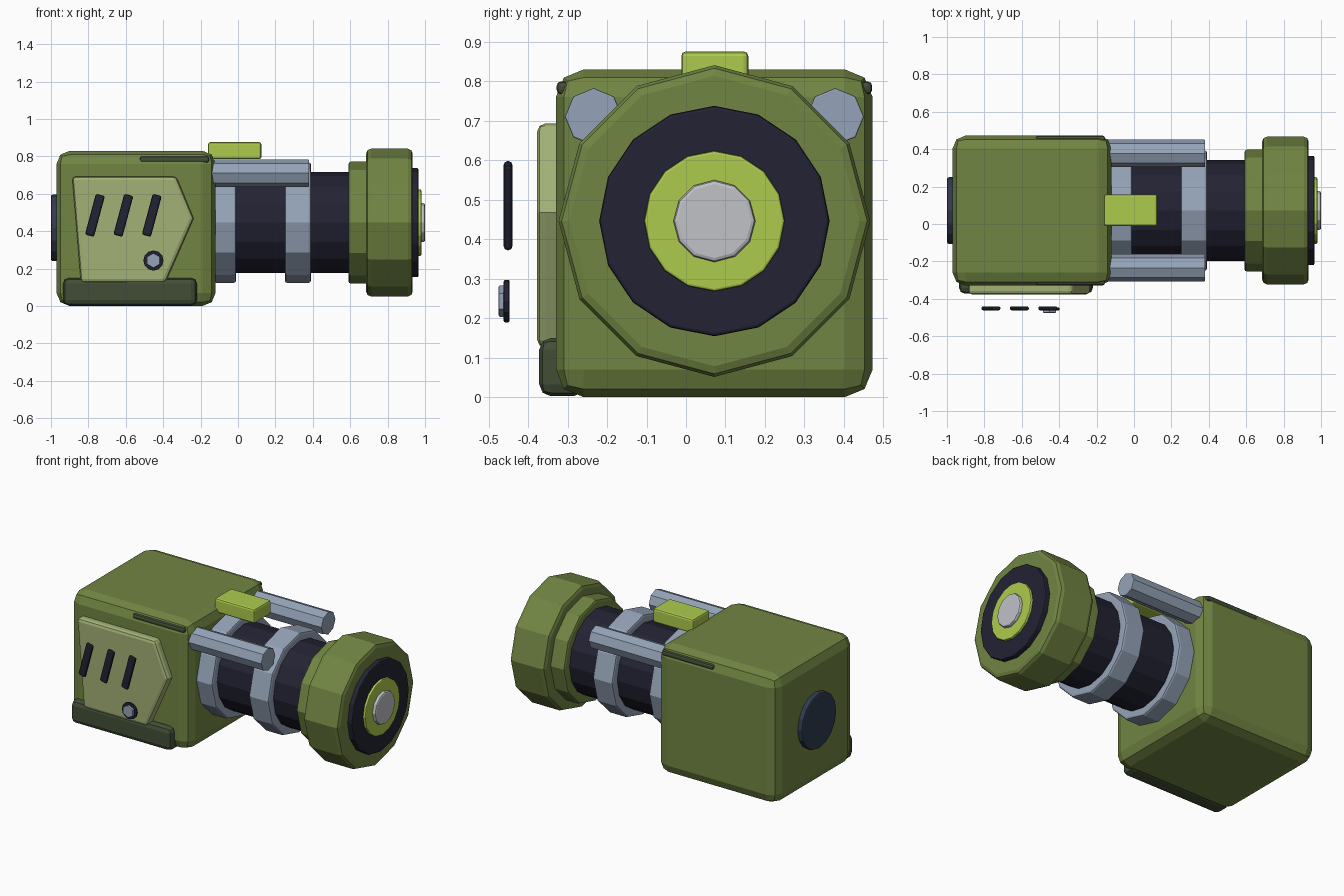
import bpy, bmesh
from math import sin, cos, pi, radians

cube = bpy.data.objects.get("Cube")
if cube:
    bpy.data.objects.remove(cube, do_unlink=True)


def material(name, rgb):
    m = bpy.data.materials.new(name)
    m.use_nodes = True
    m.diffuse_color = (*rgb, 1)
    m.node_tree.nodes["Principled BSDF"].inputs["Base Color"].default_value = (*rgb, 1)
    return m


OLIVE = material("olive green", (0.165, 0.235, 0.055))
PALE = material("pale green", (0.36, 0.44, 0.18))
DARK = material("dark green", (0.055, 0.076, 0.037))
LIME = material("lime", (0.42, 0.60, 0.075))
NAVY = material("dark navy", (0.016, 0.016, 0.033))
STEEL = material("steel blue", (0.30, 0.37, 0.48))
SILVER = material("silver", (0.53, 0.54, 0.57))
SLATE = material("slate", (0.03, 0.045, 0.08))


def prism(name, mat, profile, axis, start, end, bevel=0.0, segments=2):
    """Extrude a (y, z) profile along x, or an (x, z) profile along y."""
    bm = bmesh.new()
    rings = []
    for d in (start, end):
        rings.append([bm.verts.new((d, u, v) if axis == "x" else (u, d, v))
                      for u, v in profile])
    a, b = rings
    bm.faces.new(a)
    bm.faces.new(b[::-1])
    n = len(profile)
    for i in range(n):
        j = (i + 1) % n
        bm.faces.new((a[i], b[i], b[j], a[j]))
    bmesh.ops.recalc_face_normals(bm, faces=bm.faces)
    mesh = bpy.data.meshes.new(name)
    bm.to_mesh(mesh)
    bm.free()
    mesh.materials.append(mat)
    ob = bpy.data.objects.new(name, mesh)
    bpy.context.collection.objects.link(ob)
    if bevel:
        mod = ob.modifiers.new("soft edges", "BEVEL")
        mod.width, mod.segments = bevel, segments
        mod.limit_method, mod.angle_limit = "ANGLE", radians(61)
    return ob


def polygon(u, v, r, sides):
    return [(u + r * sin(2 * pi * i / sides), v + r * cos(2 * pi * i / sides))
            for i in range(sides)]


def box(name, mat, x, y, z, bevel, segments=2):
    rect = [(x[0], z[0]), (x[1], z[0]), (x[1], z[1]), (x[0], z[1])]
    return prism(name, mat, rect, "y", y[0], y[1], bevel, segments)


# Main housing with its side trim and top block
box("housing", OLIVE, (-0.97, -0.12), (-0.33, 0.473), (0.0, 0.83), 0.07)
box("side_trim", DARK, (-0.525, -0.155), (-0.328, 0.472), (0.767, 0.8), 0.012)
box("top_block", LIME, (-0.16, 0.125), (-0.012, 0.158), (0.785, 0.876), 0.012)
box("lower_bumper", DARK, (-0.935, -0.22), (-0.372, -0.255), (0.002, 0.15), 0.03)

# Front plate
plate = [(-0.887, 0.693), (-0.33, 0.693), (-0.237, 0.468), (-0.388, 0.125), (-0.84, 0.125)]
prism("front_plate", PALE, plate, "y", -0.377, -0.3, 0.02)

# Slanted vents floating before the plate
for i in range(3):
    cx, cz, tilt = -0.765 + 0.152 * i, 0.485, radians(15)
    corners = [(-0.025, -0.113), (0.025, -0.113), (0.025, 0.113), (-0.025, 0.113)]
    slot = [(cx + u * cos(tilt) + v * sin(tilt), cz - u * sin(tilt) + v * cos(tilt))
            for u, v in corners]
    prism(f"vent_{i + 1}", NAVY, slot, "y", -0.462, -0.44, 0.01)

# Button
prism("button_base", NAVY, polygon(-0.452, 0.243, 0.054, 12), "y", -0.462, -0.447, 0.004)
prism("button_cap", STEEL, polygon(-0.452, 0.243, 0.04, 6), "y", -0.475, -0.45, 0.004)

# Barrel parts: name, colour, radius, sides, x start, x end, bevel
AXIS_Y, AXIS_Z = 0.072, 0.446
for name, mat, r, sides, x0, x1, bevel in [
    ("barrel", NAVY, 0.27, 16, -0.14, 0.62, 0),
    ("rear_ring", STEEL, 0.322, 12, -0.13, -0.01, 0.012),
    ("middle_ring", STEEL, 0.322, 12, 0.25, 0.39, 0.012),
    ("collar", OLIVE, 0.326, 12, 0.59, 0.72, 0.014),
    ("head", OLIVE, 0.395, 12, 0.685, 0.934, 0.026),
    ("face_disc", NAVY, 0.292, 16, 0.91, 0.965, 0.008),
    ("face_ring", LIME, 0.178, 16, 0.94, 0.98, 0.006),
    ("face_centre", SILVER, 0.104, 12, 0.95, 1.0, 0.01),
]:
    prism(name, mat, polygon(AXIS_Y, AXIS_Z, r, sides), "x", x0, x1, bevel)

# Rear disc
prism("rear_disc", SLATE, polygon(AXIS_Y, 0.418, 0.178, 16), "x", -1.0, -0.94, 0.01)

# Twin rods beside the barrel
for name, side in (("front_rod", -1), ("back_rod", 1)):
    prism(name, STEEL, polygon(AXIS_Y + side * 0.306, 0.71, 0.073, 8), "x", -0.16, 0.38, 0.004)
